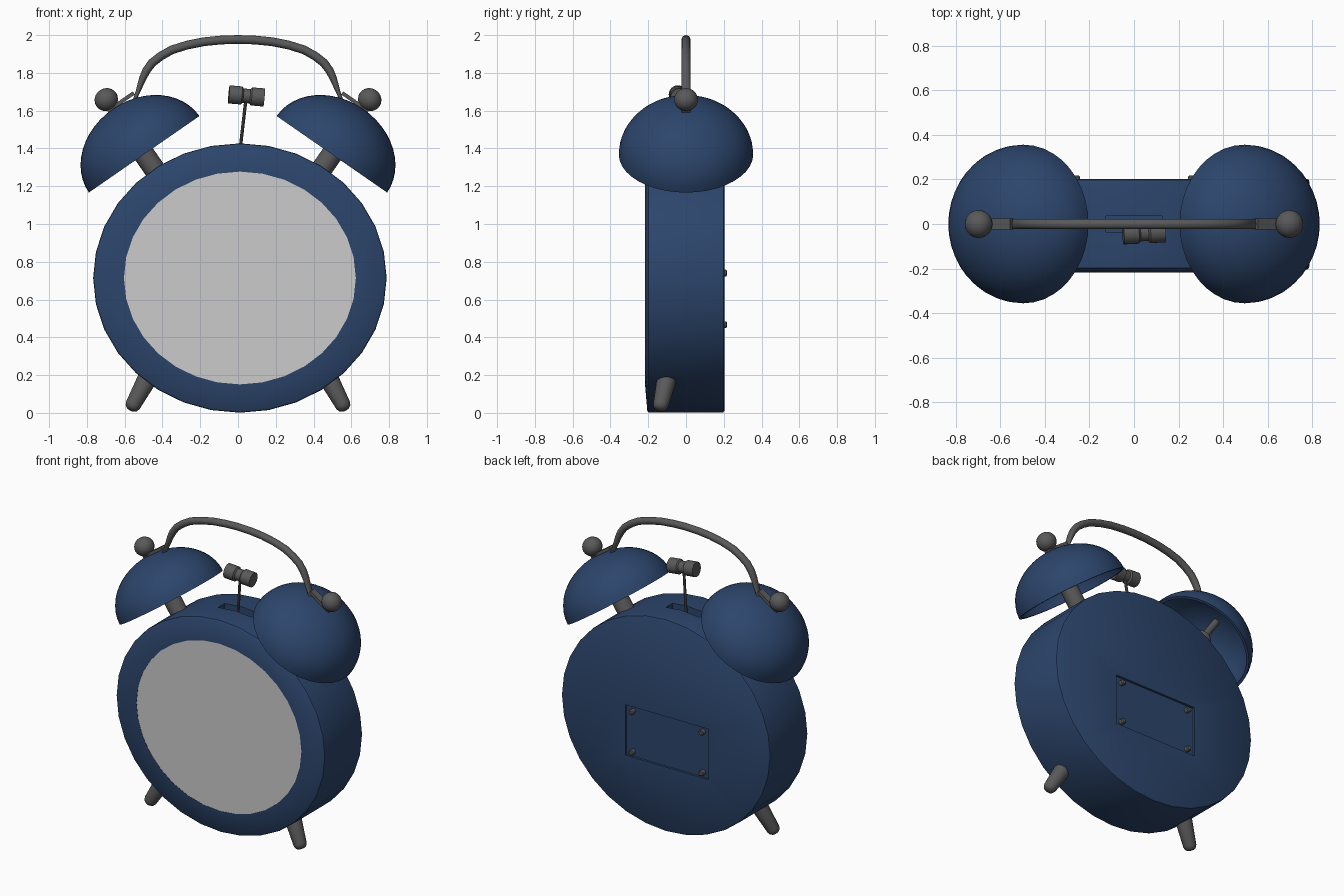
import bpy, bmesh, math
from mathutils import Vector, Matrix

if "Cube" in bpy.data.objects:
    bpy.data.objects.remove(bpy.data.objects["Cube"])


def material(name, col):
    m = bpy.data.materials.new(name)
    m.diffuse_color = (*col, 1)
    m.use_nodes = True
    m.node_tree.nodes["Principled BSDF"].inputs["Base Color"].default_value = m.diffuse_color
    return m


BLUE = material("blue_paint", (0.025, 0.06, 0.15))
DARK = material("dark_metal", (0.1, 0.1, 0.1))


def finish(bm, name, mat=None, angle=35):
    bmesh.ops.recalc_face_normals(bm, faces=bm.faces)
    me = bpy.data.meshes.new(name)
    bm.to_mesh(me)
    bm.free()
    ob = bpy.data.objects.new(name, me)
    bpy.context.collection.objects.link(ob)
    if mat:
        me.materials.append(mat)
    smooth(ob, angle)
    return ob


def smooth(ob, angle=35):
    bpy.ops.object.select_all(action='DESELECT')
    ob.select_set(True)
    bpy.context.view_layer.objects.active = ob
    bpy.ops.object.shade_smooth_by_angle(angle=math.radians(angle))


def frame(origin, axis):
    return Matrix.Translation(origin) @ Vector(axis).to_track_quat('Z', 'Y').to_matrix().to_4x4()


def skin(bm, rings):
    # Join rings of vertices; a ring with one vertex is a pole
    for a, b in zip(rings, rings[1:]):
        n = max(len(a), len(b))
        for i in range(n):
            j = (i + 1) % n
            if len(a) == 1:
                bm.faces.new((a[0], b[i], b[j]))
            elif len(b) == 1:
                bm.faces.new((a[i], a[j], b[0]))
            else:
                bm.faces.new((a[i], a[j], b[j], b[i]))


def lathe(name, profile, mtx, mat=None, segs=24, angle=35):
    bm = bmesh.new()
    rings = []
    for r, h in profile:
        if r == 0:
            rings.append([bm.verts.new(mtx @ Vector((0, 0, h)))])
        else:
            rings.append([bm.verts.new(mtx @ Vector((r * math.cos(t), r * math.sin(t), h)))
                          for t in (2 * math.pi * i / segs for i in range(segs))])
    skin(bm, rings)
    return finish(bm, name, mat, angle)


def rod(name, p, q, r0, r1, mat=DARK, segs=20):
    p, q = Vector(p), Vector(q)
    h = (q - p).length
    return lathe(name, [(0, 0), (r0, 0), (r1, h), (0, h)], frame(p, q - p), mat, segs)


def box(name, mtx, size, mat=None):
    bm = bmesh.new()
    bmesh.ops.create_cube(bm, size=1, matrix=mtx @ Matrix.Diagonal((*size, 1)))
    return finish(bm, name, mat)


# Slightly oval case, turned about the y axis
case_m = (Matrix.Translation((0.01, 0, 0.714)) @ Matrix.Rotation(-math.pi / 2, 4, 'X')
          @ Matrix.Diagonal((0.777, 0.713, 1, 1)))
case = lathe("case", [(0, 0.203), (0.986, 0.203), (0.997, 0.198), (1, 0.188), (1, -0.188),
                      (0.997, -0.198), (0.985, -0.205), (0.79, -0.217), (0.79, -0.205),
                      (0, -0.205)], case_m, BLUE, 32)

# Cut the hammer slot and the shallow battery recess
for loc, size in (((0, 0, 1.4), (0.25, 0.07, 0.16)), ((0, 0.238, 0.605), (0.62, 0.1, 0.34))):
    cutter = box("cutter", Matrix.Translation(loc), size)
    cutter.hide_render = True
    mod = case.modifiers.new("cut", 'BOOLEAN')
    mod.operation = 'DIFFERENCE'
    mod.solver = 'EXACT'
    mod.object = cutter
    bpy.context.view_layer.objects.active = case
    bpy.ops.object.modifier_apply(modifier=mod.name)
    bpy.data.objects.remove(cutter)
case.data.materials.clear()
case.data.materials.append(BLUE)
smooth(case)

# Dial
lathe("dial", [(0, -0.2155), (0.79, -0.2155), (0.79, -0.2), (0, -0.2)], case_m, None, 32)

# Battery cover screws
for x in (-0.26, 0.26):
    for z in (0.467, 0.74):
        lathe("cover_screw", [(0, 0), (0.018, 0), (0.018, 0.032), (0.012, 0.037), (0, 0.037)],
              frame((x, 0.18, z), (0, 1, 0)), DARK, 12)

# Bells with posts, knobs and handle tabs, plus the legs
A, H, T = 0.356, 0.292, 0.018
arc = [math.pi / 2 * i / 12 for i in range(13)]
bell = [(A * math.sin(t), H * math.cos(t)) for t in arc]
bell += [((A - T) * math.sin(t), (H - T) * math.cos(t)) for t in reversed(arc)]
bell[0] = (0, H)
bell[-1] = (0, H - T)
knob = [(0.063 * math.sin(math.pi * i / 12), 0.352 - 0.06 * math.cos(math.pi * i / 12))
        for i in range(13)]
knob[0], knob[-1] = (0, 0.292), (0, 0.412)

for s, side in ((-1, "left"), (1, "right")):
    c = Vector((s * 0.497, 0, 1.369))
    ax = Vector((s * 0.569, 0, 0.822)).normalized()
    m = frame(c, ax)
    lathe(side + "_bell", bell, m, BLUE, 40)
    lathe(side + "_bell_knob", knob, m, DARK)
    rod(side + "_bell_post", c - ax * 0.15, c + ax * 0.09, 0.056, 0.056)
    rod(side + "_bell_rod", c + ax * 0.08, c + ax * 0.33, 0.022, 0.022)
    tan = Vector((-s * ax.z, 0, abs(ax.x)))
    tab_m = Matrix.Translation(c + ax * (H + 0.006) + tan * 0.055) @ \
        Matrix.Rotation(s * math.atan2(abs(ax.x), ax.z), 4, 'Y')
    box(side + "_handle_tab", tab_m, (0.17, 0.048, 0.02), DARK)

    foot, top = Vector((s * 0.562, -0.136, 0.03)), Vector((s * 0.47, -0.097, 0.2))
    d = (top - foot).normalized()
    L = (top - foot).length
    lathe(side + "_leg", [(0, -0.018), (0.02, -0.016), (0.034, -0.006), (0.041, 0.012),
                          (0.054, L), (0, L)], frame(foot, d), DARK, 24, 50)

# Carrying handle: a round bar that flattens towards its feet
half = [(0.548, 1.655, 0.009), (0.53, 1.70, 0.012), (0.505, 1.77, 0.019), (0.485, 1.812, 0.022),
        (0.455, 1.853, 0.023), (0.41, 1.888, 0.023), (0.35, 1.922, 0.023), (0.27, 1.947, 0.023),
        (0.18, 1.965, 0.023), (0.09, 1.974, 0.023)]
path = [(-x, z, r) for x, z, r in half] + [(0, 1.977, 0.023)] + half[::-1]
bm = bmesh.new()
rings = []
for i, (x, z, r) in enumerate(path):
    a, b = path[max(i - 1, 0)], path[min(i + 1, len(path) - 1)]
    n = Vector((a[1] - b[1], 0, b[0] - a[0])).normalized()
    rings.append([bm.verts.new(Vector((x, 0, z)) + n * r * math.cos(t)
                               + Vector((0, 0.0235 * math.sin(t), 0)))
                  for t in (2 * math.pi * k / 16 for k in range(16))])
skin(bm, rings)
bm.faces.new(rings[0])
bm.faces.new(rings[-1])
finish(bm, "handle", DARK, 50)

# Hammer
rod("hammer_stem", (0.005, -0.012, 1.34), (0.043, -0.038, 1.67), 0.009, 0.009, DARK, 10)
lathe("hammer_head", [(0, -0.094), (0.048, -0.094), (0.048, -0.026), (0.038, -0.018),
                      (0.038, 0.018), (0.048, 0.026), (0.048, 0.094), (0, 0.094)],
      frame((0.045, -0.039, 1.678), (1, 0.05, -0.09)), DARK)
